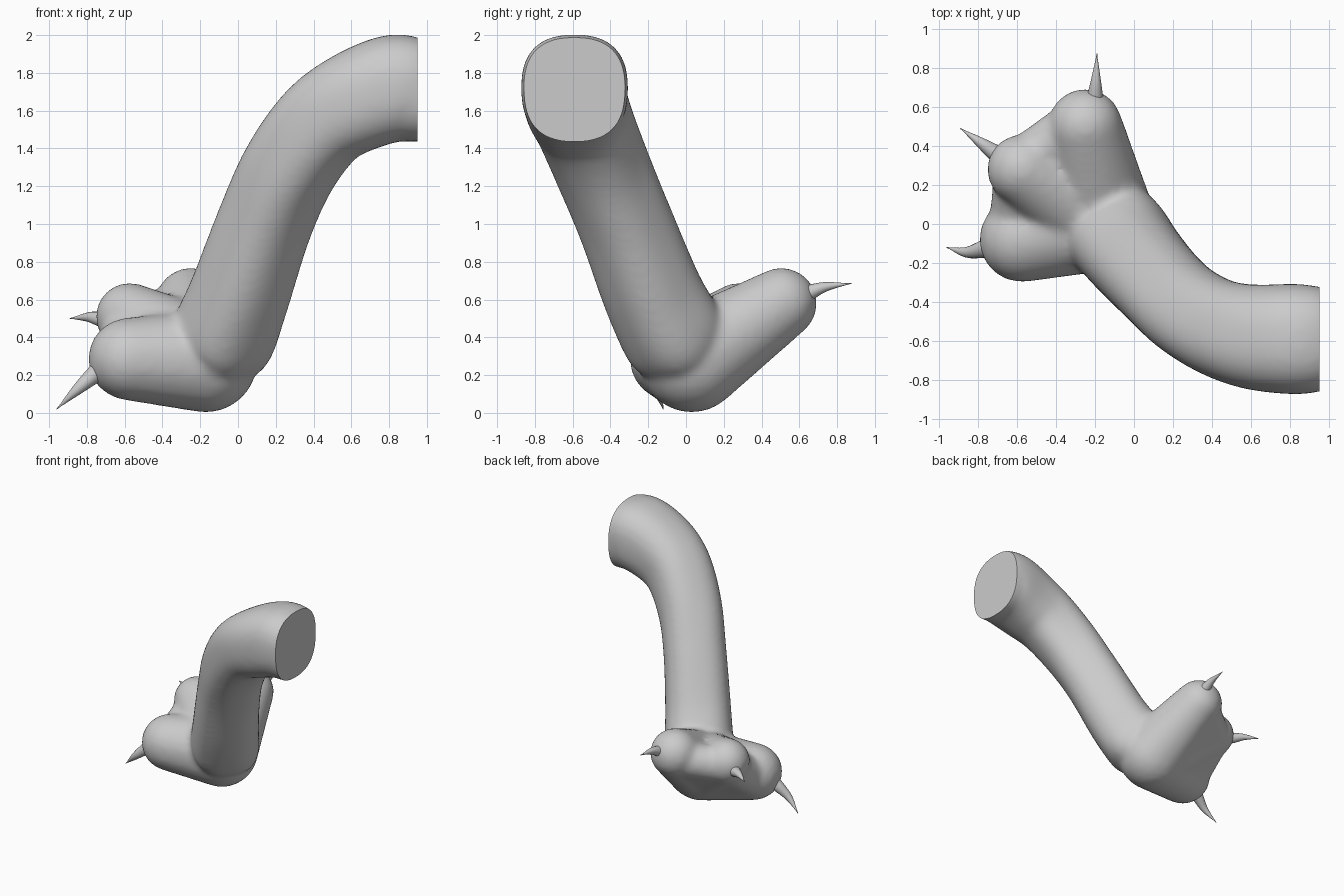
import bpy, bmesh, math
from mathutils import Vector, Matrix

if "Cube" in bpy.data.objects:
    bpy.data.objects.remove(bpy.data.objects["Cube"])


def spline(pts, steps):
    """Catmull-Rom through 4D points (x, y, z, radius)."""
    p = [Vector(q) for q in pts]
    p = [2 * p[0] - p[1]] + p + [2 * p[-1] - p[-2]]
    out = []
    for i in range(1, len(p) - 2):
        a, b, c, d = p[i - 1:i + 3]
        for k in range(steps):
            t = k / steps
            out.append(0.5 * (2 * b + (c - a) * t + (2 * a - 5 * b + 4 * c - d) * t * t
                              + (3 * b - a - 3 * c + d) * t ** 3))
    return out + [p[-2]]


def sweep(bm, pts, steps=6, sides=32, power=2.0):
    """Closed tube of varying radius; power > 2 squares the section."""
    path = spline(pts, steps)
    rings = []
    for i, q in enumerate(path):
        tan = (path[min(i + 1, len(path) - 1)] - path[max(i - 1, 0)]).to_3d().normalized()
        side = tan.cross(Vector((0, 0, 1))).normalized()
        up = side.cross(tan)
        r = max(q[3], 0.002)
        ring = []
        for k in range(sides):
            c, s = math.cos(math.tau * k / sides), math.sin(math.tau * k / sides)
            f = r / (abs(c) ** power + abs(s) ** power) ** (1 / power)
            ring.append(bm.verts.new(q.to_3d() + f * (c * side + s * up)))
        rings.append(ring)
    for a, b in zip(rings, rings[1:]):
        for k in range(sides):
            j = (k + 1) % sides
            bm.faces.new((a[k], a[j], b[j], b[k]))
    bm.faces.new(rings[0])
    bm.faces.new(rings[-1])


def hull(bm, balls):
    """Add the convex hull of several spheres (x, y, z, r)."""
    part = bmesh.new()
    for x, y, z, r in balls:
        bmesh.ops.create_icosphere(part, subdivisions=3, radius=r,
                                   matrix=Matrix.Translation((x, y, z)))
    res = bmesh.ops.convex_hull(part, input=part.verts)
    junk = {g for g in res["geom_interior"] + res["geom_unused"]
            if isinstance(g, bmesh.types.BMVert)}
    bmesh.ops.delete(part, geom=list(junk), context='VERTS')
    me = bpy.data.meshes.new("tmp")
    part.to_mesh(me)
    part.free()
    bm.from_mesh(me)
    bpy.data.meshes.remove(me)


def finish(bm, name):
    bmesh.ops.recalc_face_normals(bm, faces=bm.faces)
    me = bpy.data.meshes.new(name)
    bm.to_mesh(me)
    bm.free()
    ob = bpy.data.objects.new(name, me)
    bpy.context.collection.objects.link(ob)
    return ob


def shade(ob, deg):
    bpy.ops.object.select_all(action='DESELECT')
    ob.select_set(True)
    bpy.context.view_layer.objects.active = ob
    bpy.ops.object.shade_smooth_by_angle(angle=math.radians(deg))


# Leg tube, from the cut end down to the heel
bm = bmesh.new()
sweep(bm, [(1.06, -.59, 1.69, .25), (.95, -.59, 1.70, .268), (.83, -.59, 1.72, .283),
           (.62, -.58, 1.645, .27), (.44, -.535, 1.525, .25), (.27, -.44, 1.29, .24),
           (.14, -.32, 1.0, .238), (.01, -.175, .63, .25), (-.08, -.06, .40, .26),
           (-.13, -.01, .30, .22)], power=2.5)

# Paw: heel to each toe, plus a flat web on the sole side
heel = (-.17, .03, .275, .275)
toes = [(-.575, -.08, .285, .22), (-.575, .28, .51, .18), (-.25, .505, .58, .19)]
for t in toes:
    hull(bm, [heel, t])
n = Vector((-.16, .52, -.84))
web = []
for x, y, z, r in [heel] + toes:
    c = Vector((x, y, z)) + n * r * .2
    web.append((*c, r * .76))
hull(bm, web)
raw = finish(bm, "leg_raw")

# Fuse into one skin and soften
m = raw.modifiers.new("fuse", 'REMESH')
m.mode = 'VOXEL'
m.voxel_size = 0.02
m = raw.modifiers.new("soften", 'SMOOTH')
m.factor = 0.5
m.iterations = 14
dg = bpy.context.evaluated_depsgraph_get()
skin = bpy.data.meshes.new_from_object(raw.evaluated_get(dg))
bpy.data.objects.remove(raw)

# Slice the upper end flat
bm = bmesh.new()
bm.from_mesh(skin)
cut = bmesh.ops.bisect_plane(bm, geom=bm.verts[:] + bm.edges[:] + bm.faces[:],
                             plane_co=(.95, 0, 0), plane_no=(1, 0, 0), clear_outer=True)
edges = [g for g in cut["geom_cut"] if isinstance(g, bmesh.types.BMEdge)]
bmesh.ops.edgenet_fill(bm, edges=edges)
shade(finish(bm, "leg_and_paw"), 50)

# Claws: base, middle, tip
claws = {
    "front_claw": [(-.70, -.11, .25, .055), (-.77, -.128, .195, .046),
                   (-.86, -.145, .115, .027), (-.96, -.12, .02, 0)],
    "middle_claw": [(-.65, .33, .49, .055), (-.72, .37, .495, .042),
                    (-.79, .42, .507, .026), (-.89, .49, .50, 0)],
    "rear_claw": [(-.205, .57, .60, .055), (-.20, .65, .635, .042),
                  (-.195, .74, .668, .025), (-.19, .875, .685, 0)],
}
for name, pts in claws.items():
    bm = bmesh.new()
    sweep(bm, pts, steps=5, sides=16)
    shade(finish(bm, name), 60)
